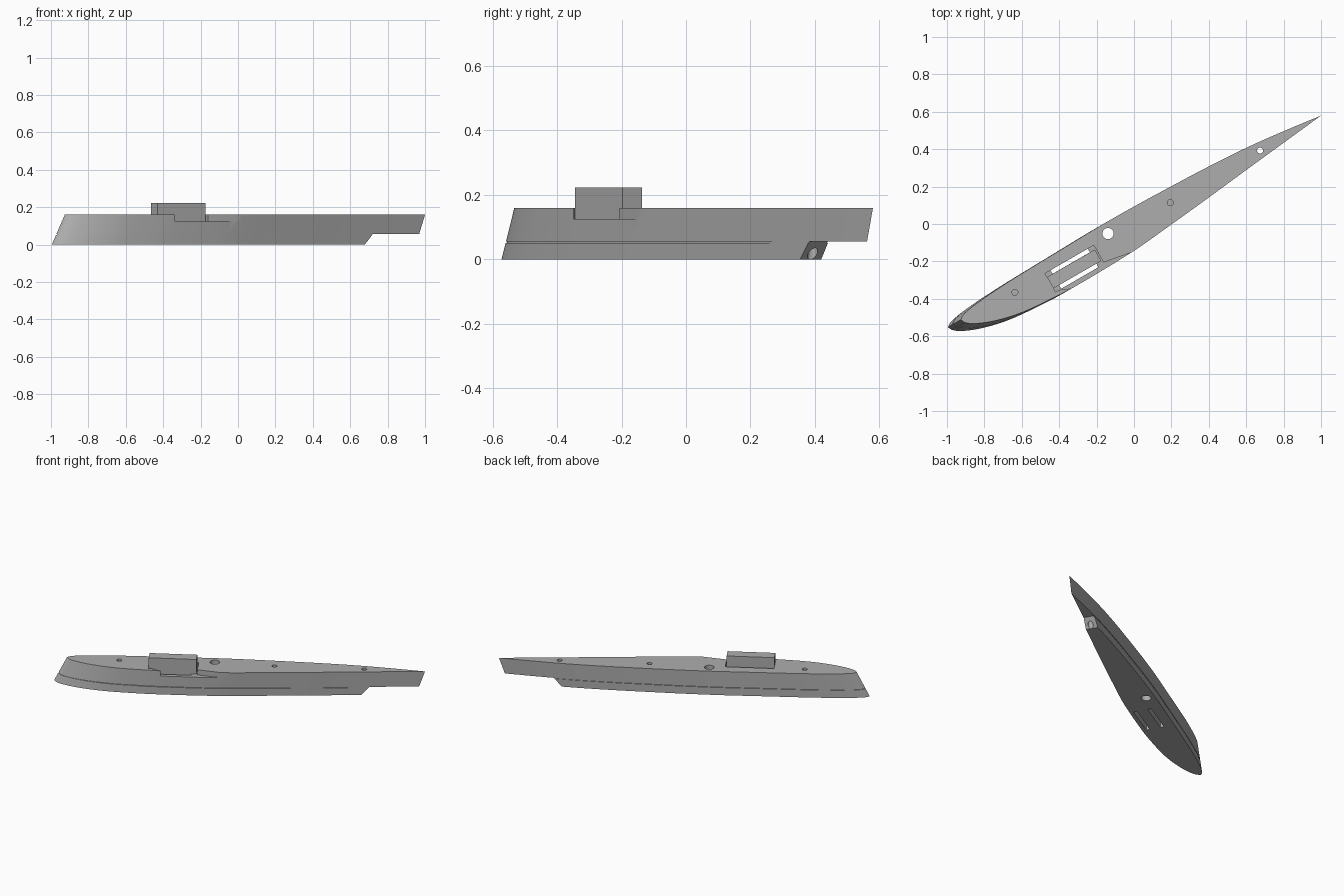
import bpy, bmesh, math
from mathutils import Matrix, Vector

if "Cube" in bpy.data.objects:
    bpy.data.objects.remove(bpy.data.objects["Cube"])

ANGLE = math.radians(30)
ROT = Matrix.Rotation(ANGLE, 4, 'Z')

grey = bpy.data.materials.new("hull grey")
grey.diffuse_color = (0.42, 0.42, 0.42, 1)
grey.use_nodes = True
grey.node_tree.nodes["Principled BSDF"].inputs["Base Color"].default_value = grey.diffuse_color

# Deck outline (along, across), from bow round the left side, stern and right side
PORT = [(1.156, .002), (.94, .03), (.72, .053), (.49, .067), (.27, .075), (.05, .081),
        (-.16, .082), (-.42, .076), (-.6, .072), (-.77, .066), (-.92, .055), (-1.02, .04), (-1.058, .02)]
STAR = [(-1.058, .02), (-1.04, -.01), (-.988, -.043), (-.887, -.081), (-.75, -.111), (-.58, -.126),
        (-.42, -.132), (-.1, -.126), (.163, -.103), (.42, -.077), (.665, -.05), (.91, -.024), (1.156, .002)]


def smooth(points, n=4):
    """Catmull-Rom curve through the points."""
    p = [Vector(q) for q in points]
    p = [2 * p[0] - p[1]] + p + [2 * p[-1] - p[-2]]
    out = []
    for i in range(1, len(p) - 2):
        a, b, c, d = p[i - 1:i + 3]
        for k in range(n):
            t = k / n
            out.append(.5 * (2 * b + (c - a) * t + (2 * a - 5 * b + 4 * c - d) * t * t
                             + (3 * b - a - 3 * c + d) * t ** 3))
    return out


OUTLINE = smooth(PORT) + smooth(STAR)
TOP = .16


def finish(name, bm, helper=False):
    bmesh.ops.recalc_face_normals(bm, faces=bm.faces)
    bmesh.ops.transform(bm, matrix=ROT, verts=bm.verts)
    mesh = bpy.data.meshes.new(name)
    bm.to_mesh(mesh)
    bm.free()
    ob = bpy.data.objects.new(name, mesh)
    bpy.context.collection.objects.link(ob)
    mesh.materials.append(grey)
    ob.hide_render = helper
    return ob


def loft(low, high):
    """Closed solid between two matching rings."""
    bm = bmesh.new()
    a = [bm.verts.new(p) for p in low]
    b = [bm.verts.new(p) for p in high]
    n = len(a)
    for i in range(n):
        j = (i + 1) % n
        bm.faces.new((a[i], a[j], b[j], b[i]))
    bm.faces.new(a[::-1])
    bm.faces.new(b)
    return bm


def ring(z, inset=0):
    """Outline raked forward with height."""
    out = []
    for u, v in OUTLINE:
        rake = .5 - .15 * (u + 1.06) / 2.216
        c = -.02 if u < .2 else -.02 * (1.156 - u) / .956
        k = 1 - inset / .1
        out.append((u * (1 - inset / 1.2) - rake * (TOP - z), c + (v - c) * k, z))
    return out


def prism(name, pts, z0, z1, helper=True):
    return finish(name, loft([(u, v, z0) for u, v in pts], [(u, v, z1) for u, v in pts]), helper)


def rect(u0, u1, v0, v1):
    return [(u0, v0), (u1, v0), (u1, v1), (u0, v1)]


def circle(u, v, r, n=24):
    return [(u + r * math.cos(2 * math.pi * i / n), v + r * math.sin(2 * math.pi * i / n)) for i in range(n)]


def cut_bow(bm):
    """Trim the underwater part with a raked plane."""
    g = bm.verts[:] + bm.edges[:] + bm.faces[:]
    r = bmesh.ops.bisect_plane(bm, geom=g, plane_co=(.764, 0, 0), plane_no=(.055, 0, -.05), clear_outer=True)
    edges = [e for e in r['geom_cut'] if isinstance(e, bmesh.types.BMEdge)]
    bmesh.ops.holes_fill(bm, edges=[e for e in bm.edges if e.is_boundary], sides=0)
    return bm


# Hull in two layers with a recessed seam between them
upper = finish("upper_hull", loft(ring(.056), ring(TOP)))
lower = finish("lower_hull", cut_bow(loft(ring(0), ring(.051))))
seam = finish("hull_seam", cut_bow(loft(ring(.049, .006), ring(.058, .006))))

# Helper solids for the openings
pocket = prism("pocket_cutter", rect(-.545, -.243, -.105, .009), .125, .3)
notch = prism("notch_cutter", [(-.535, -.10), (-.469, -.128), (-.469, -.22), (-.06, -.22),
                               (-.085, -.126), (-.235, -.098)], .125, .3)
slots = [prism("slot_cutter", rect(-.51, -.28, a, b), -.1, .3) for a, b in ((-.013, .009), (-.105, -.083))]
vent = prism("vent_cutter", circle(-.146, .025, .03), -.1, .3)
bow_hole = prism("bow_hole_cutter", circle(.78, .003, .016), -.1, .3)
deck_holes = [prism("deck_hole_cutter", circle(u, .002, .016), .064, .3) for u in (-.734, .225)]

for ob, cutters in ((upper, [pocket, notch, vent, bow_hole] + slots + deck_holes),
                    (lower, [vent, bow_hole] + slots), (seam, [vent, bow_hole] + slots)):
    for c in cutters:
        m = ob.modifiers.new(c.name, 'BOOLEAN')
        m.operation = 'DIFFERENCE'
        m.solver = 'EXACT'
        m.object = c

# Apply the cuts, then remove the helpers
dg = bpy.context.evaluated_depsgraph_get()
dg.update()
done = [(ob, bpy.data.meshes.new_from_object(ob.evaluated_get(dg))) for ob in (upper, lower, seam)]
for ob, mesh in done:
    ob.modifiers.clear()
    ob.data = mesh
for c in [pocket, notch, vent, bow_hole] + slots + deck_holes:
    bpy.data.objects.remove(c)

# Deckhouse block standing in the pocket
prism("deckhouse", rect(-.545, -.25, -.083, -.0134), .12, .223, helper=False)

# Smooth hull sides with crisp edges
for ob in (upper, lower, seam):
    bpy.ops.object.select_all(action='DESELECT')
    ob.select_set(True)
    bpy.context.view_layer.objects.active = ob
    bpy.ops.object.shade_smooth_by_angle(angle=math.radians(30))
